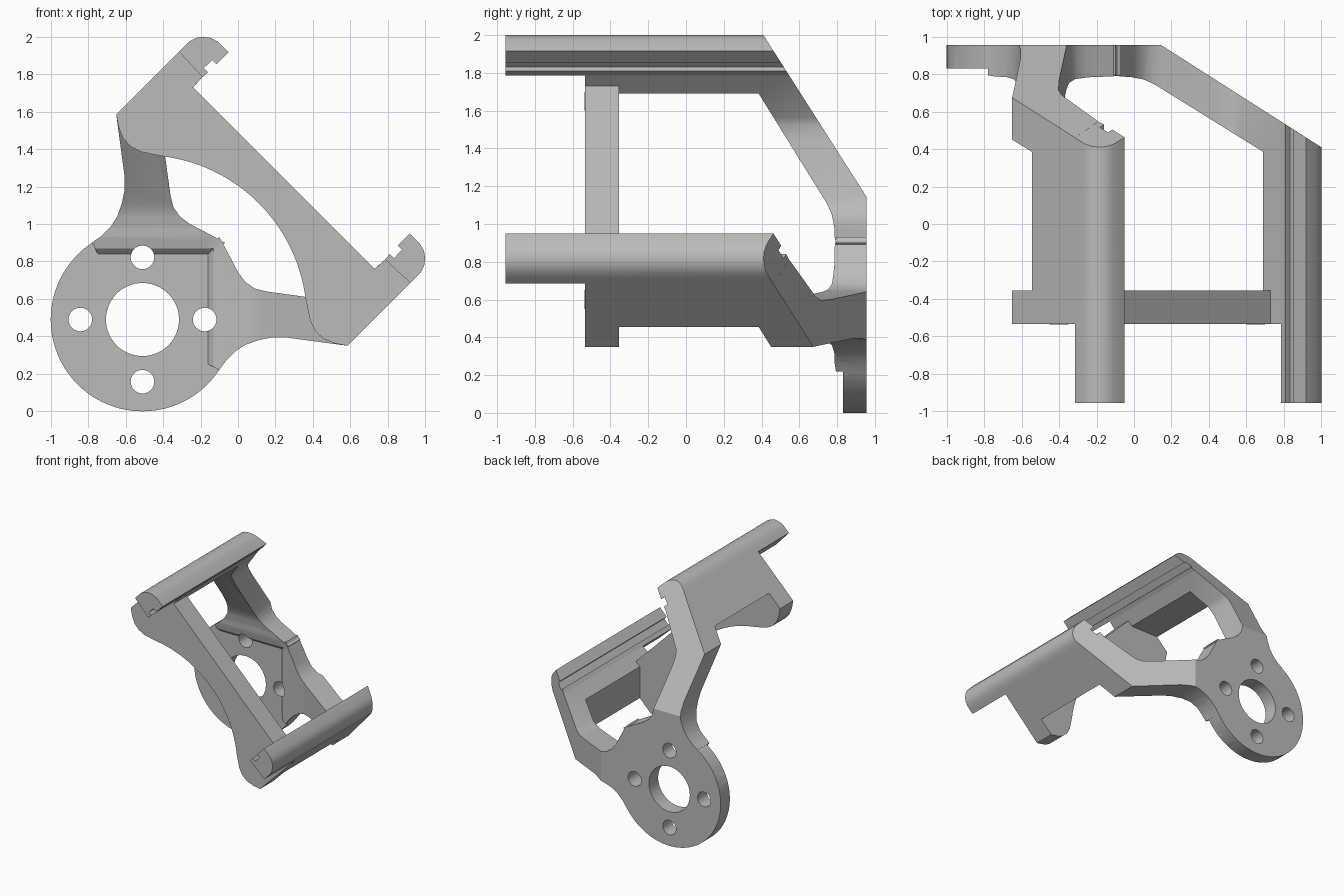
import bpy, bmesh, math
from mathutils import Vector

if "Cube" in bpy.data.objects:
    bpy.data.objects.remove(bpy.data.objects["Cube"], do_unlink=True)

grey = bpy.data.materials.new("plain grey")
grey.use_nodes = True
grey.diffuse_color = (0.5, 0.5, 0.5, 1)
grey.node_tree.nodes["Principled BSDF"].inputs["Base Color"].default_value = (0.5, 0.5, 0.5, 1)

CX, CZ = -0.51, 0.49      # hub centre
BACK = 0.955


def make(name, bm):
    bmesh.ops.recalc_face_normals(bm, faces=bm.faces)
    me = bpy.data.meshes.new(name)
    bm.to_mesh(me)
    bm.free()
    me.materials.append(grey)
    ob = bpy.data.objects.new(name, me)
    bpy.context.collection.objects.link(ob)
    return ob


def prism(name, points, lo, hi, axis="y"):
    """Extrude a closed outline: (x, z) along y, or (y, z) along x."""
    bm = bmesh.new()
    place = (lambda a, b: (a, lo, b)) if axis == "y" else (lambda a, b: (lo, a, b))
    face = bm.faces.new([bm.verts.new(place(a, b)) for a, b in points])
    move = Vector((0, hi - lo, 0)) if axis == "y" else Vector((hi - lo, 0, 0))
    new = bmesh.ops.extrude_face_region(bm, geom=[face])["geom"]
    bmesh.ops.translate(bm, vec=move, verts=[v for v in new if isinstance(v, bmesh.types.BMVert)])
    return make(name, bm)


def arc(cx, cz, r, start, end, n):
    return [(cx + r * math.cos(math.radians(start + (end - start) * i / n)),
             cz + r * math.sin(math.radians(start + (end - start) * i / n))) for i in range(n + 1)]


def disc(name, x, z, r, lo, hi, n=64):
    return prism(name, arc(x, z, r, 0, 360, n)[:-1], lo, hi)


def combine(ob, other, operation):
    mod = ob.modifiers.new("cut", "BOOLEAN")
    mod.operation, mod.object, mod.solver = operation, other, "EXACT"
    bpy.context.view_layer.objects.active = ob
    bpy.ops.object.modifier_apply(modifier=mod.name)
    bpy.data.objects.remove(other, do_unlink=True)


def swap(p):
    """Reflect an (x, z) point across the diagonal symmetry plane."""
    return (p[1] - 1, p[0] + 1)


def mirrored(ob, name):
    bm = bmesh.new()
    bm.from_mesh(ob.data)
    for v in bm.verts:
        v.co.x, v.co.z = swap((v.co.x, v.co.z))
    return make(name, bm)


# arm with rail body: front outline crossed with side outline
left_edge = [(-0.70, 0.75), (-0.78, 0.90), (-0.73, 0.935), (-0.68, 0.985), (-0.645, 1.04),
             (-0.62, 1.11), (-0.606, 1.18), (-0.605, 1.25), (-0.65, 1.585)]
right_edge = [(-0.315, 1.92), (-0.19, 1.785), (-0.385, 1.565), (-0.403, 1.52), (-0.40, 1.44),
              (-0.36, 1.15), (-0.345, 1.09), (-0.31, 1.04), (-0.257, 1.0), (-0.17, 0.955),
              (-0.07, 0.90), (-0.18, 0.78), (-0.30, 0.70)]
arm = prism("upper_arm", left_edge + right_edge, -0.355, 1.0)
side = [(BACK, 0.60), (BACK, 1.145), (0.41, 2.0), (0.35, 2.1), (-0.6, 2.1), (-0.6, 1.69),
        (0.385, 1.69), (0.745, 1.11), (0.772, 1.05), (0.785, 0.98), (0.787, 0.93),
        (0.80, 0.87), (0.83, 0.84), (0.83, 0.60)]
combine(arm, prism("side_cutter", side, -2, 2, "x"), "INTERSECT")
lower_arm = mirrored(arm, "lower_arm")

# long grooved rail head with a sloped back end
head_outline = [(-0.315, 1.92)] + arc(-0.185, 1.875, 0.13, 135, 45, 12)
head_outline = [(-0.315, 1.92), (-0.285, 1.95), (-0.26, 1.975), (-0.225, 1.993), (-0.185, 2.0),
                (-0.145, 1.993), (-0.11, 1.975), (-0.05, 1.917), (-0.115, 1.852), (-0.138, 1.875),
                (-0.183, 1.832), (-0.16, 1.81), (-0.19, 1.785)]
head = prism("upper_rail", head_outline, -0.955, 1.0)
slope = [(-1, 1.6), (0.664, 1.6), (0.41, 2.0), (0.346, 2.1), (-1, 2.1)]
combine(head, prism("slope_cutter", slope, -2, 2, "x"), "INTERSECT")
lower_rail = mirrored(head, "lower_rail")

# front crossplate with rounded feet and a concave inner edge
half = arc(CX, CZ, 0.878, 45, 82, 20)
half += [(-0.455, 1.372), (-0.52, 1.386), (-0.575, 1.415), (-0.615, 1.46), (-0.638, 1.52),
         (-0.65, 1.585), (-0.315, 1.92), (-0.19, 1.785), (-0.24, 1.73)]
other_half = [swap(p) for p in reversed(half)][:-1]
plate = prism("front_crossplate", half + other_half, -0.535, -0.355)

# flush pins in the crossplate
pin = disc("upper_pin", -0.4, 1.65, 0.05, -0.537, -0.53, 32)
lower_pin = mirrored(pin, "lower_pin")

# hub flange joined to both arms
hub = disc("hub_flange", CX, CZ, 0.49, 0.83, BACK, 96)
combine(hub, arm, "UNION")
combine(hub, lower_arm, "UNION")

# conical recess in the hub
bm = bmesh.new()
bmesh.ops.create_cone(bm, cap_ends=True, segments=96, radius1=0.565, radius2=0.445, depth=0.12)
for v in bm.verts:
    v.co = Vector((CX + v.co.x, 0.815 + v.co.z, CZ + v.co.y))
combine(hub, make("recess_cutter", bm), "DIFFERENCE")

# centre bore and four bolt holes
combine(hub, disc("bore_cutter", CX, CZ, 0.195, 0.7, 1.1), "DIFFERENCE")
for dx, dz in ((1, 0), (-1, 0), (0, 1), (0, -1)):
    bolt = disc("bolt_cutter", CX + dx * 0.332, CZ + dz * 0.332, 0.063, 0.7, 1.1, 32)
    combine(hub, bolt, "DIFFERENCE")

for ob in (hub, head, lower_rail, plate, pin, lower_pin):
    bpy.ops.object.select_all(action="DESELECT")
    ob.select_set(True)
    bpy.context.view_layer.objects.active = ob
    bpy.ops.object.shade_smooth_by_angle(angle=math.radians(25))
